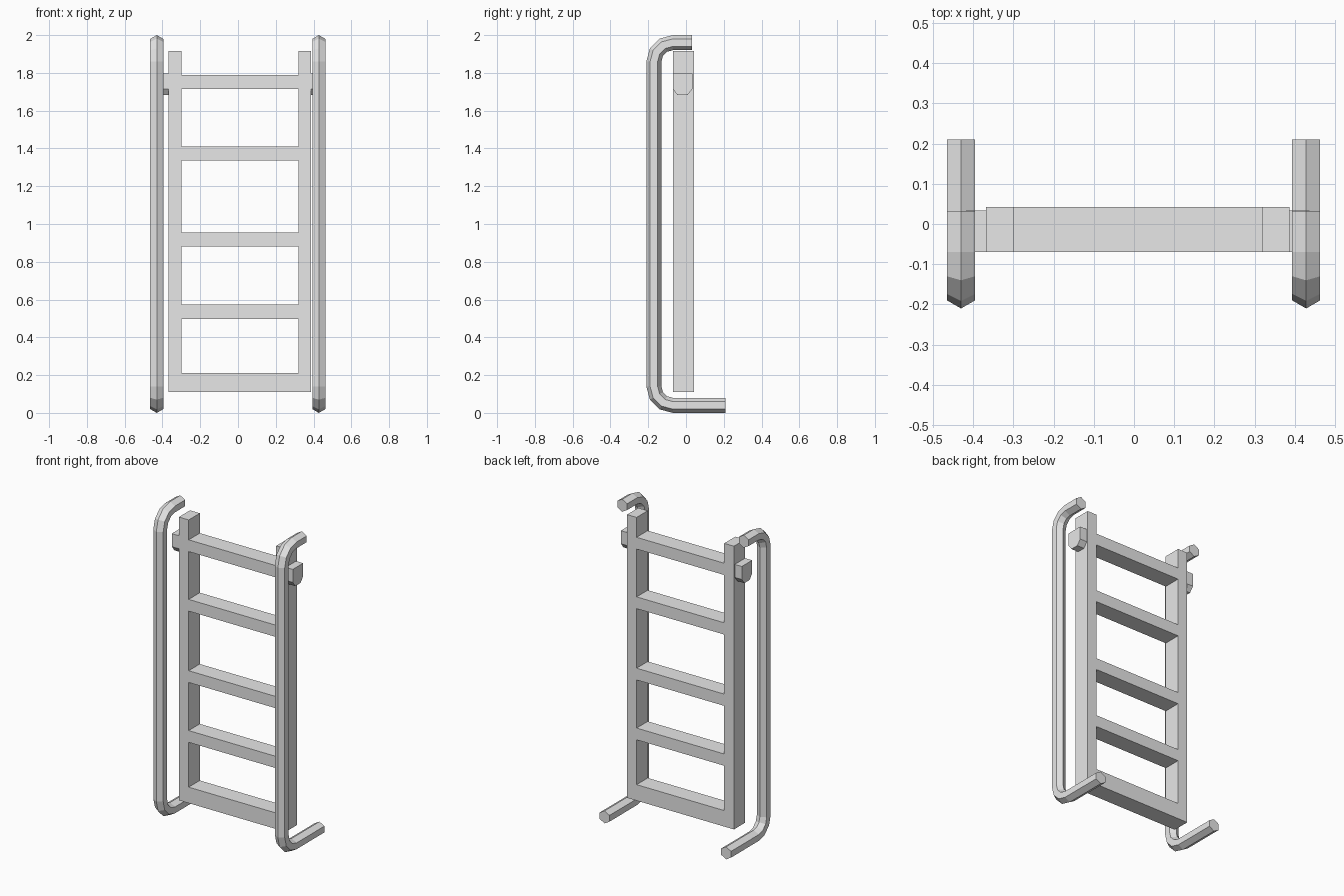
import bpy
import bmesh
import math
from mathutils import Vector

cube = bpy.data.objects.get("Cube")
if cube:
    bpy.data.objects.remove(cube, do_unlink=True)

grey = bpy.data.materials.new("plain grey")
grey.use_nodes = True
colour = (0.8, 0.8, 0.8, 1.0)
grey.diffuse_color = colour
grey.node_tree.nodes["Principled BSDF"].inputs["Base Color"].default_value = colour


def finish(name, bm):
    bmesh.ops.recalc_face_normals(bm, faces=bm.faces)
    mesh = bpy.data.meshes.new(name)
    bm.to_mesh(mesh)
    bm.free()
    mesh.materials.append(grey)
    obj = bpy.data.objects.new(name, mesh)
    bpy.context.collection.objects.link(obj)
    return obj


def loft(name, rings):
    """Skin a list of closed rings and cap both ends."""
    bm = bmesh.new()
    loops = [[bm.verts.new(p) for p in ring] for ring in rings]
    for a, b in zip(loops, loops[1:]):
        for i in range(len(a)):
            j = (i + 1) % len(a)
            bm.faces.new((a[i], a[j], b[j], b[i]))
    bm.faces.new(loops[0])
    bm.faces.new(loops[-1])
    return finish(name, bm)


def extrude_x(name, profile, x0, x1):
    """Extrude a (y, z) profile sideways."""
    return loft(name, [[(x, y, z) for y, z in profile] for x in (x0, x1)])


def rect(z0, z1, y0=-0.07, y1=0.042):
    return [(y0, z0), (y1, z0), (y1, z1), (y0, z1)]


# Ladder uprights
LEFT_IN, LEFT_OUT = 0.319, 0.386
RIGHT_IN, RIGHT_OUT = -0.299, -0.368
extrude_x("left_upright", rect(0.11, 1.917), LEFT_IN, LEFT_OUT)
extrude_x("right_upright", rect(0.11, 1.917), RIGHT_OUT, RIGHT_IN)

# Bottom bar and rungs
extrude_x("bottom_bar", rect(0.11, 0.212), RIGHT_IN, LEFT_IN)
for n, z in enumerate((0.498, 0.88, 1.335, 1.715)):
    extrude_x(f"rung_{n + 1}", rect(z, z + 0.075), RIGHT_IN, LEFT_IN)

# Chamfered side brackets
bracket = [(-0.07, 1.798), (0.034, 1.798), (0.034, 1.715),
           (0.008, 1.682), (-0.045, 1.682), (-0.07, 1.715)]
extrude_x("left_bracket", bracket, LEFT_OUT, LEFT_OUT + 0.05)
extrude_x("right_bracket", bracket, RIGHT_OUT - 0.05, RIGHT_OUT)

# Six-sided handrails with rounded bends
PIPE, BEND, BEND_Y = 0.04, 0.1, -0.07
LOW, HIGH = 0.14, 1.86


def handrail(name, x):
    # Each station is a centre (y, z) and the angle of its outward direction
    path = [(0.21, LOW - BEND, 270)]
    for centre, start in ((LOW, 270), (HIGH, 180)):
        for k in range(4):
            a = math.radians(start - 30 * k)
            path.append((BEND_Y + BEND * math.cos(a),
                         centre + BEND * math.sin(a), start - 30 * k))
    path.append((0.032, HIGH + BEND, 90))
    rings = []
    for y, z, deg in path:
        a = math.radians(deg)
        out = Vector((0, math.cos(a), math.sin(a)))
        side = Vector((1, 0, 0))
        rings.append([Vector((x, y, z)) + PIPE * (out * math.cos(t) + side * math.sin(t))
                      for t in (math.tau * i / 6 for i in range(6))])
    return loft(name, rings)


handrail("left_handrail", 0.428)
handrail("right_handrail", -0.43)
